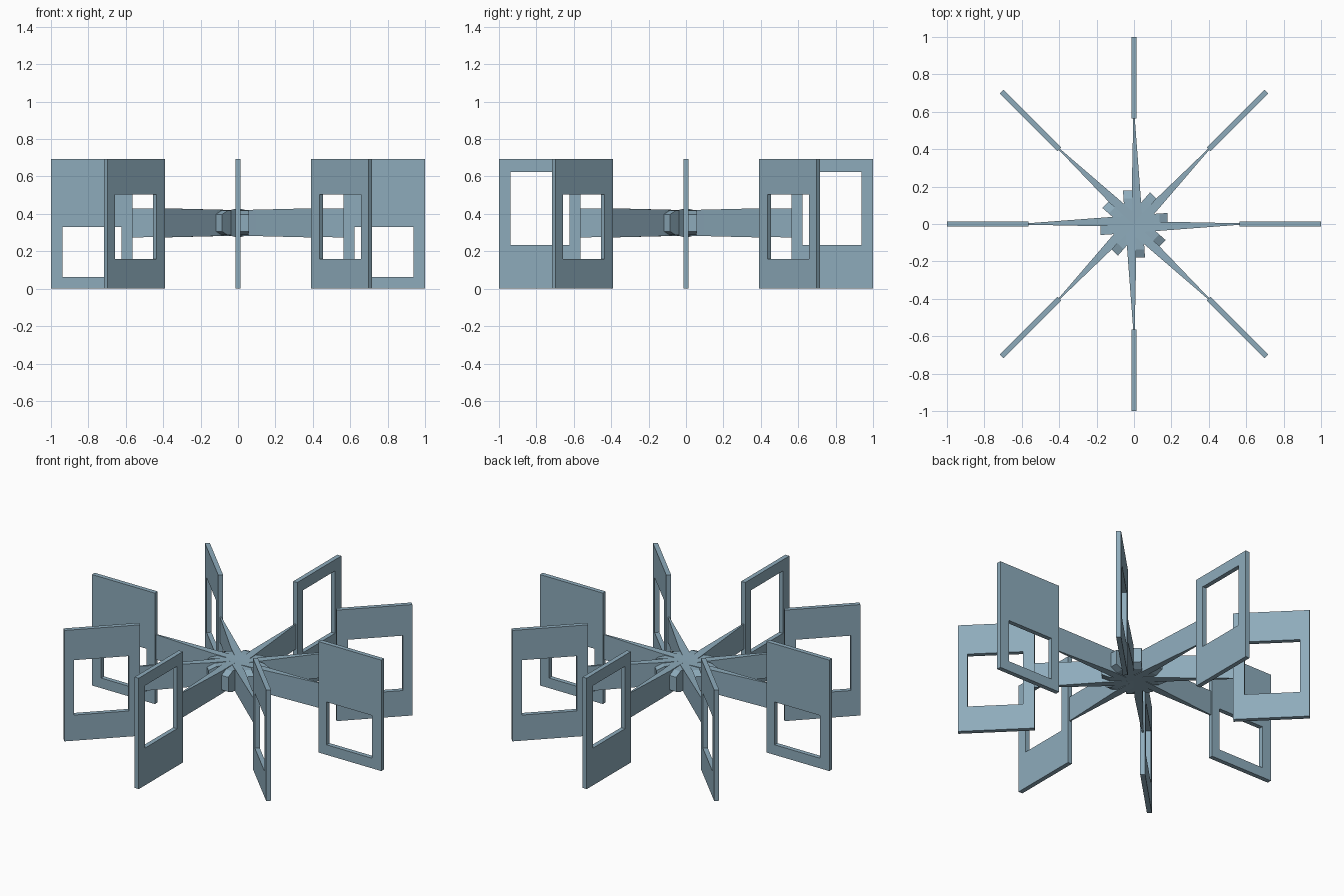
import bpy, math
from mathutils import Matrix

if "Cube" in bpy.data.objects:
    bpy.data.objects.remove(bpy.data.objects["Cube"])

# blue-grey finish shared by every part
finish = bpy.data.materials.new("blue_grey")
finish.diffuse_color = (0.27, 0.41, 0.50, 1.0)
finish.use_nodes = True
finish.node_tree.nodes["Principled BSDF"].inputs["Base Color"].default_value = finish.diffuse_color


def make(name, verts, faces, angle):
    me = bpy.data.meshes.new(name)
    me.from_pydata(verts, [], faces)
    me.transform(Matrix.Rotation(angle, 4, 'Z'))
    me.update()
    me.materials.append(finish)
    ob = bpy.data.objects.new(name, me)
    bpy.context.collection.objects.link(ob)
    return ob


def window_panel(name, z0, z1, angle):
    # upright rectangular plate with a rectangular window, lying along +x
    outer = [(0.565, 0), (1.0, 0), (1.0, 0.693), (0.565, 0.693)]
    inner = [(0.622, z0), (0.937, z0), (0.937, z1), (0.622, z1)]
    if z0 == 0.16:                                   # diagonal windows sit slightly further out
        inner = [(x + 0.008, z) for x, z in inner]
    verts = [(x, y, z) for y in (-0.014, 0.014) for x, z in outer + inner]
    faces = []
    for i in range(4):
        j = (i + 1) % 4
        faces += [(i, j, j + 4, i + 4),              # front of frame
                  (j + 8, i + 8, i + 12, j + 12),    # back of frame
                  (j, i, i + 8, j + 8),              # outer edge
                  (i + 4, j + 4, j + 12, i + 12)]    # window reveal
    make(name, verts, faces, angle)


def wedge_arm(name, angle):
    # arm widening from the panel, through the hub, to a bevelled far end
    sections = [  # x, y low, y high, half height
        (0.567, -0.004, 0.004, 0.078),
        (0.17, -0.034, 0.012, 0.0706),
        (-0.135, -0.056, -0.001, 0.065),
        (-0.18, -0.059, -0.001, 0.045),
    ]
    zc = 0.352
    verts = []
    for x, a, b, h in sections:
        verts += [(x, a, zc - h), (x, b, zc - h), (x, b, zc + h), (x, a, zc + h)]
    n = len(verts)
    faces = [(0, 1, 2, 3), (n - 1, n - 2, n - 3, n - 4)]
    for s in range(0, n - 4, 4):
        for i in range(4):
            j = (i + 1) % 4
            faces.append((s + j, s + i, s + i + 4, s + j + 4))
    make(name, verts, faces, angle)


# window heights repeat every half turn
windows = [(0.063, 0.33), (0.16, 0.503), (0.233, 0.623), (0.16, 0.503)]
for k in range(8):
    ang = k * math.pi / 4
    window_panel(f"window_panel_{k + 1}", *windows[k % 4], ang)
    wedge_arm(f"hub_arm_{k + 1}", ang)
